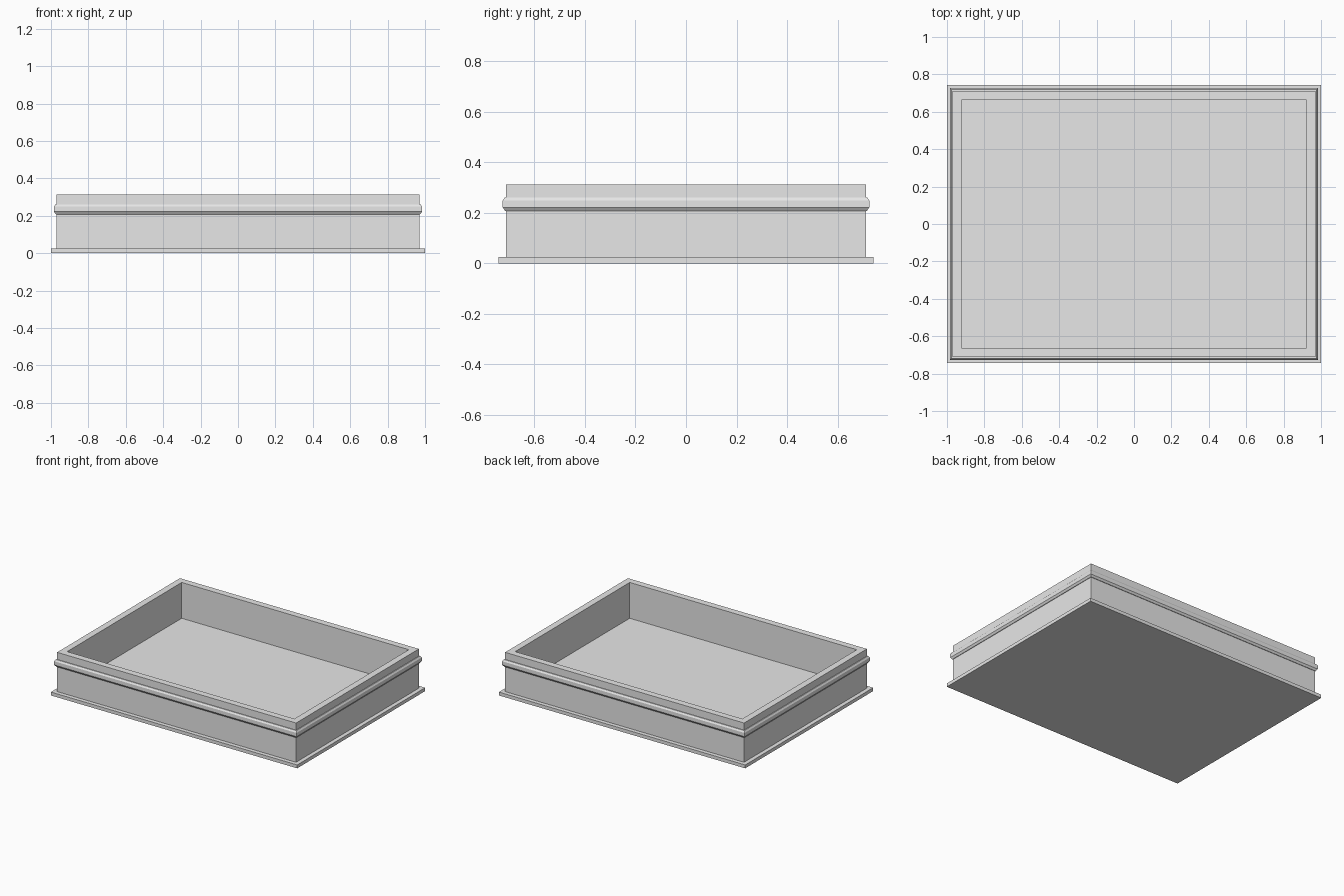
import bpy
import bmesh

cube = bpy.data.objects.get("Cube")
if cube:
    bpy.data.objects.remove(cube, do_unlink=True)

# One plain material
GREY = (0.8, 0.8, 0.8, 1.0)
grey = bpy.data.materials.new("light_grey")
grey.use_nodes = True
grey.diffuse_color = GREY
grey.node_tree.nodes["Principled BSDF"].inputs["Base Color"].default_value = GREY

BODY_X, BODY_Y = 0.97, 0.712   # half sizes of the tray walls


def sweep(name, profile, closed=False):
    """Sweep (outward offset, height) points around the rectangular body."""
    bm = bmesh.new()
    rings = []
    for out, z in profile:
        x, y = BODY_X + out, BODY_Y + out
        rings.append([bm.verts.new((sx * x, sy * y, z))
                      for sx, sy in ((-1, -1), (1, -1), (1, 1), (-1, 1))])
    pairs = list(zip(rings, rings[1:]))
    if closed:
        pairs.append((rings[-1], rings[0]))
    else:
        bm.faces.new(rings[0])
        bm.faces.new(rings[-1])
    for low, high in pairs:
        for i in range(4):
            j = (i + 1) % 4
            bm.faces.new((low[i], low[j], high[j], high[i]))
    bmesh.ops.recalc_face_normals(bm, faces=bm.faces)
    mesh = bpy.data.meshes.new(name)
    bm.to_mesh(mesh)
    bm.free()
    mesh.materials.append(grey)
    obj = bpy.data.objects.new(name, mesh)
    bpy.context.collection.objects.link(obj)
    return obj


# Hollow tray with its projecting foot: up the outside, over the rim, down to the floor
sweep("tray", [(0.03, 0), (0.03, 0.025), (0, 0.025), (0, 0.313),
               (-0.048, 0.313), (-0.048, 0.05)])

# Bevelled moulding around the walls
sweep("moulding", [(-0.01, 0.208), (0.004, 0.208), (0.014, 0.222),
                   (0.014, 0.249), (0.006, 0.261), (-0.01, 0.261)], closed=True)
